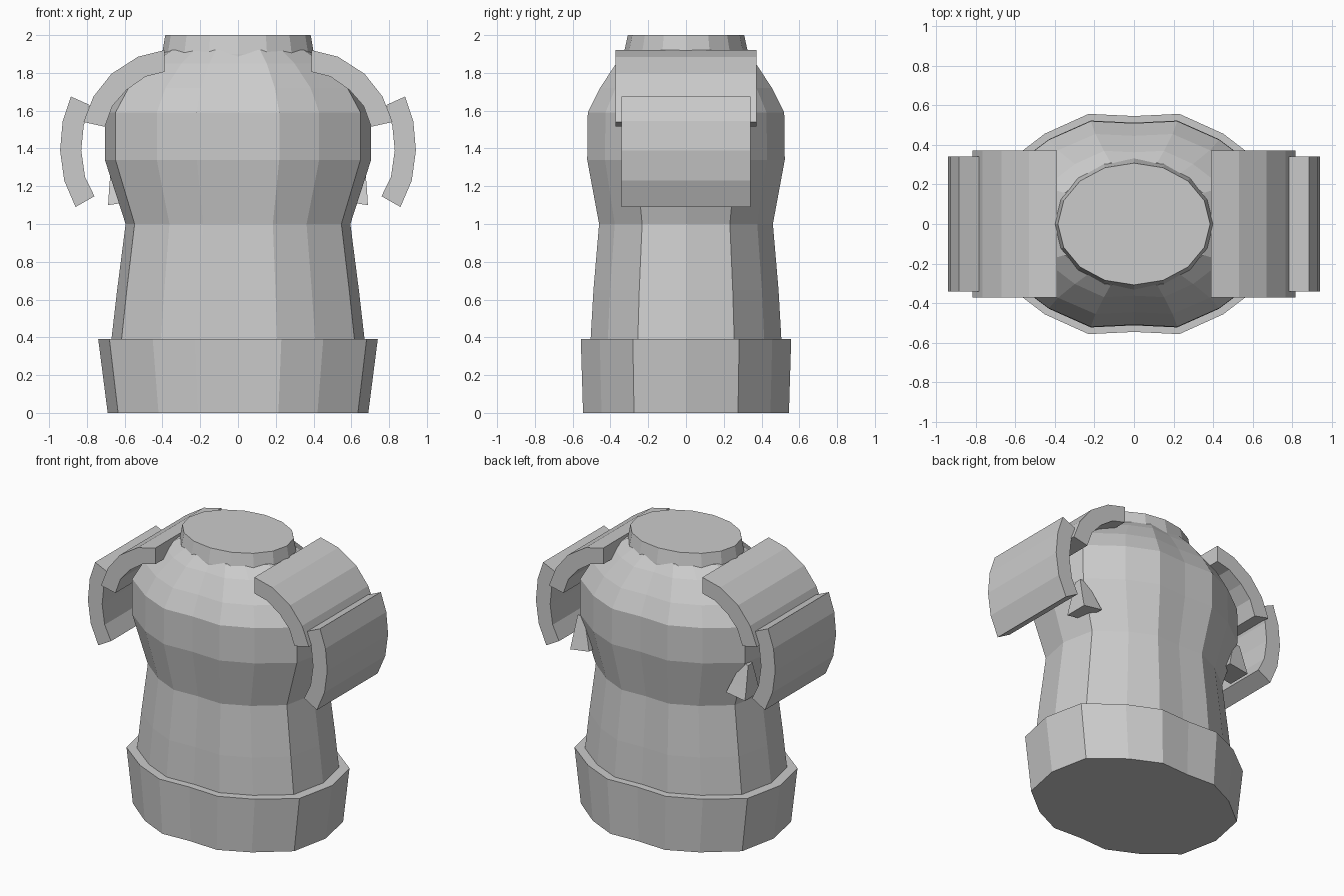
import bpy, bmesh
from math import cos, sin, pi

if "Cube" in bpy.data.objects:
    bpy.data.objects.remove(bpy.data.objects["Cube"])


def make_object(name, bm):
    bmesh.ops.recalc_face_normals(bm, faces=bm.faces)
    me = bpy.data.meshes.new(name)
    bm.to_mesh(me)
    bm.free()
    ob = bpy.data.objects.new(name, me)
    bpy.context.collection.objects.link(ob)
    return ob


def loft(name, section, levels):
    """Stack a unit cross-section; levels are (z, half width, half depth)."""
    bm = bmesh.new()
    rings = [[bm.verts.new((x * a, y * b, z)) for x, y in section] for z, a, b in levels]
    n = len(section)
    for lo, hi in zip(rings, rings[1:]):
        for i in range(n):
            j = (i + 1) % n
            bm.faces.new((lo[i], lo[j], hi[j], hi[i]))
    bm.faces.new(rings[0][::-1])
    bm.faces.new(rings[-1])
    return make_object(name, bm)


def curved_plate(name, outer, inner, half_depth, side):
    """Bent plate in the xz plane, extruded along y."""
    bm = bmesh.new()
    rows = []
    for (xo, zo), (xi, zi) in zip(outer, inner):
        rows.append([bm.verts.new((side * x, y, z)) for x, y, z in (
            (xo, -half_depth, zo), (xo, half_depth, zo),
            (xi, half_depth, zi), (xi, -half_depth, zi))])
    for p, q in zip(rows, rows[1:]):
        for i in range(4):
            j = (i + 1) % 4
            bm.faces.new((p[i], p[j], q[j], q[i]))
    bm.faces.new(rows[0])
    bm.faces.new(rows[-1])
    return make_object(name, bm)


# Twelve-sided torso section, slightly pinched at the front and back centre
quarter = [(1, 0), (.92, .505), (.61, .82), (.31, 1)]
half = quarter + [(0, .98)] + [(-x, y) for x, y in quarter[::-1]]
section = half + [(x, -y) for x, y in half[-2:0:-1]]

# Torso and waist band
loft("torso", section, [
    (.2, .68, .51), (.39, .67, .505), (.65, .64, .49), (1.0, .595, .46),
    (1.34, .705, .523), (1.59, .705, .52), (1.72, .63, .455),
    (1.85, .49, .37), (1.92, .38, .31)])
loft("waist_band", section, [(0, .69, .545), (.39, .74, .557)])

# Round neck collar
circle = [(cos(i * pi / 8), sin(i * pi / 8)) for i in range(16)]
loft("neck", circle, [(1.78, .415, .345), (1.9, .402, .33), (2.0, .385, .308)])

# Shoulder plates and rear hooks on both sides
upper_out = [(.39, 1.92), (.53, 1.885), (.67, 1.795), (.765, 1.675), (.818, 1.54)]
upper_in = [(.39, 1.805), (.49, 1.78), (.59, 1.71), (.665, 1.625), (.705, 1.515)]
lower_out = [(.885, 1.675), (.928, 1.545), (.942, 1.39), (.92, 1.23), (.86, 1.09)]
lower_in = [(.785, 1.63), (.817, 1.52), (.83, 1.39), (.81, 1.25), (.76, 1.147)]
for side, label in ((1, "right"), (-1, "left")):
    curved_plate("upper_shoulder_plate_" + label, upper_out, upper_in, .372, side)
    curved_plate("lower_shoulder_plate_" + label, lower_out, lower_in, .342, side)

    hook = loft("hook_" + label, [(1, 1), (-1, 1), (-1, -1), (1, -1)],
                [(-.11, .075, .085), (-.04, .06, .065), (.11, .025, .025)])
    hook.location = (side * .63, .235, 1.22)
    hook.rotation_euler = (0, side * .15, 0)
